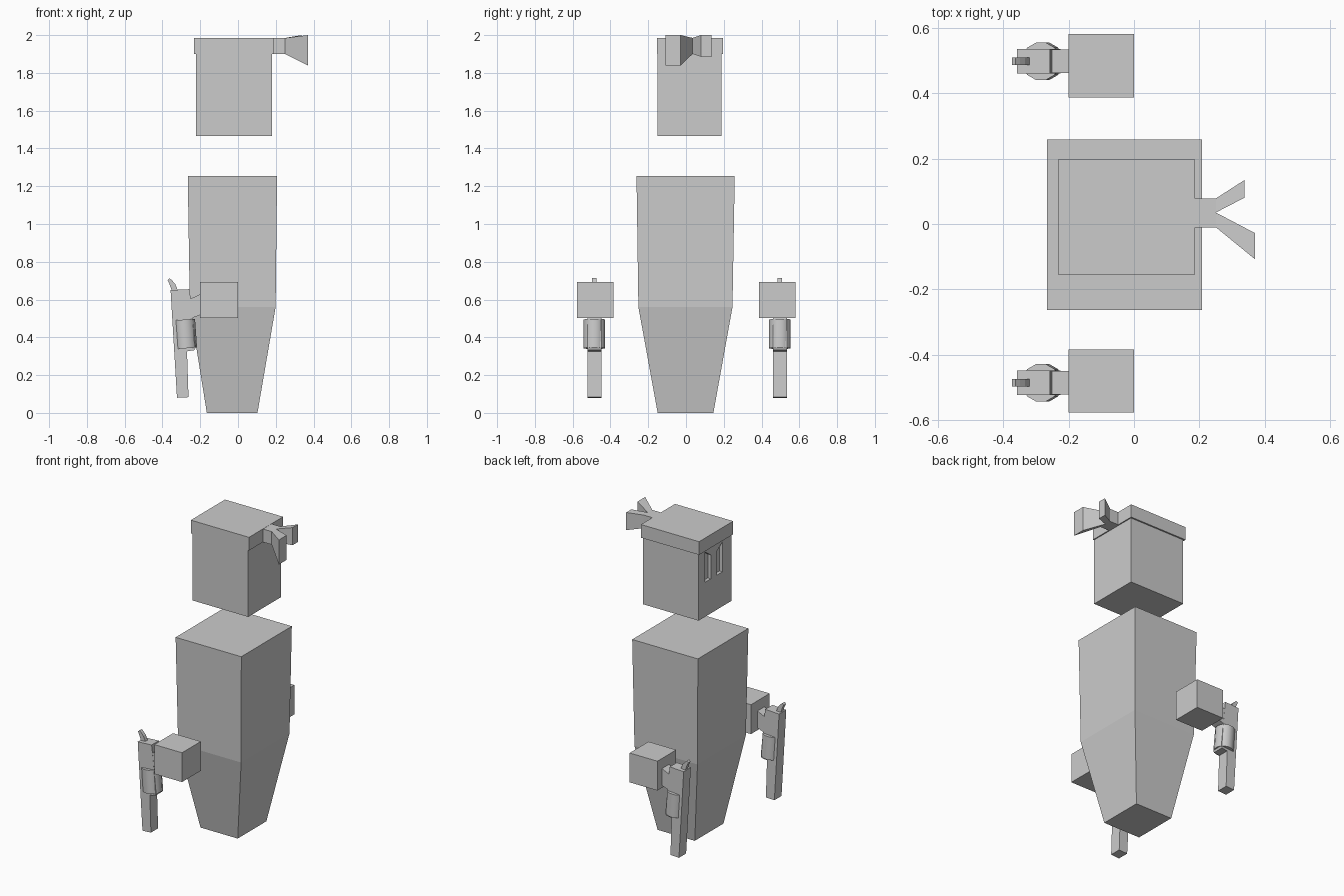
import bpy, bmesh, math
from mathutils import Matrix, Vector

if "Cube" in bpy.data.objects:
    bpy.data.objects.remove(bpy.data.objects["Cube"])


def loft(name, rings):
    """Skin matching rings of points and cap both ends."""
    bm = bmesh.new()
    vs = [[bm.verts.new(p) for p in ring] for ring in rings]
    n = len(vs[0])
    for a, b in zip(vs, vs[1:]):
        for i in range(n):
            j = (i + 1) % n
            bm.faces.new((a[i], a[j], b[j], b[i]))
    bm.faces.new(vs[0][::-1])
    bm.faces.new(vs[-1])
    bmesh.ops.recalc_face_normals(bm, faces=bm.faces)
    mesh = bpy.data.meshes.new(name)
    bm.to_mesh(mesh)
    bm.free()
    ob = bpy.data.objects.new(name, mesh)
    bpy.context.collection.objects.link(ob)
    return ob


def rect(x0, x1, y0, y1, z):
    return [(x0, y0, z), (x1, y0, z), (x1, y1, z), (x0, y1, z)]


def box(name, x0, x1, y0, y1, z0, z1):
    return loft(name, [rect(x0, x1, y0, y1, z) for z in (z0, z1)])


def plate(name, profile, y, width):
    """Extrude an xz profile across y."""
    return loft(name, [[(x, y + s * width / 2, z) for x, z in profile] for s in (-1, 1)])


def section(x, y0, y1, z0, z1):
    return [(x, y0, z0), (x, y1, z0), (x, y1, z1), (x, y0, z1)]


# Tapered body
loft("body", [rect(-.165, .103, -.15, .145, 0),
              rect(-.255, .199, -.252, .246, .56),
              rect(-.266, .207, -.262, .258, 1.255)])

# Head with slanted eye sockets cut into the -x face
head = box("head", -.222, .18, -.152, .187, 1.465, 1.98)
for i, side in enumerate((1, -1)):
    inner, outer = .031 + side * .03, .031 + side * .088
    eye = [(inner, 1.69), (outer, 1.69), (outer, 1.885), (inner, 1.845)]
    cutter = loft(f"eye_cutter_{i}", [[(x, y, z) for y, z in eye] for x in (-.26, -.2)])
    cutter.hide_render = True
    cutter.hide_viewport = True
    cut = head.modifiers.new("eye", 'BOOLEAN')
    cut.operation = 'DIFFERENCE'
    cut.solver = 'EXACT'
    cut.object = cutter

# Headband with knot and two flaring tails
box("headband", -.232, .187, -.154, .197, 1.9, 1.986)
box("headband_knot", .18, .25, -.01, .078, 1.9, 1.985)
loft("headband_tail_long", [section(.25, -.01, .035, 1.9, 1.985),
                            section(.37, -.108, -.028, 1.84, 2.0)])
loft("headband_tail_short", [section(.25, .035, .078, 1.9, 1.985),
                             section(.337, .08, .134, 1.885, 2.0)])

# Floating hands, each with a revolver pointing down
frame = [(-.357, .65), (-.257, .655), (-.251, .607), (-.24, .50), (-.225, .345),
         (-.23, .332), (-.27, .326), (-.262, .083), (-.323, .08)]
grip = [(-.262, .60), (-.195, .63), (-.195, .52), (-.262, .495)]
hammer = [(-.35, .645), (-.318, .648), (-.333, .683), (-.348, .70), (-.362, .713),
          (-.373, .703), (-.362, .68)]
for name, y, y0, y1 in (("left", -.485, -.576, -.383), ("right", .497, .386, .58)):
    box(f"hand_{name}", -.2, 0, y0, y1, .503, .694)
    plate(f"revolver_frame_{name}", frame, y, .074)
    plate(f"revolver_grip_{name}", grip, y, .072)
    plate(f"revolver_hammer_{name}", hammer, y, .024)
    bpy.ops.mesh.primitive_cylinder_add(vertices=12, radius=.059, depth=.152,
                                        location=(-.279, y, .418),
                                        rotation=(0, math.radians(-4), math.radians(15)))
    drum = bpy.context.object
    drum.name = f"revolver_cylinder_{name}"
    drum.rotation_euler = (0, math.radians(-4), 0)
    drum.data.transform(Matrix.Rotation(math.radians(15), 4, 'Z'))
    bpy.ops.object.shade_smooth_by_angle(angle=math.radians(40))
